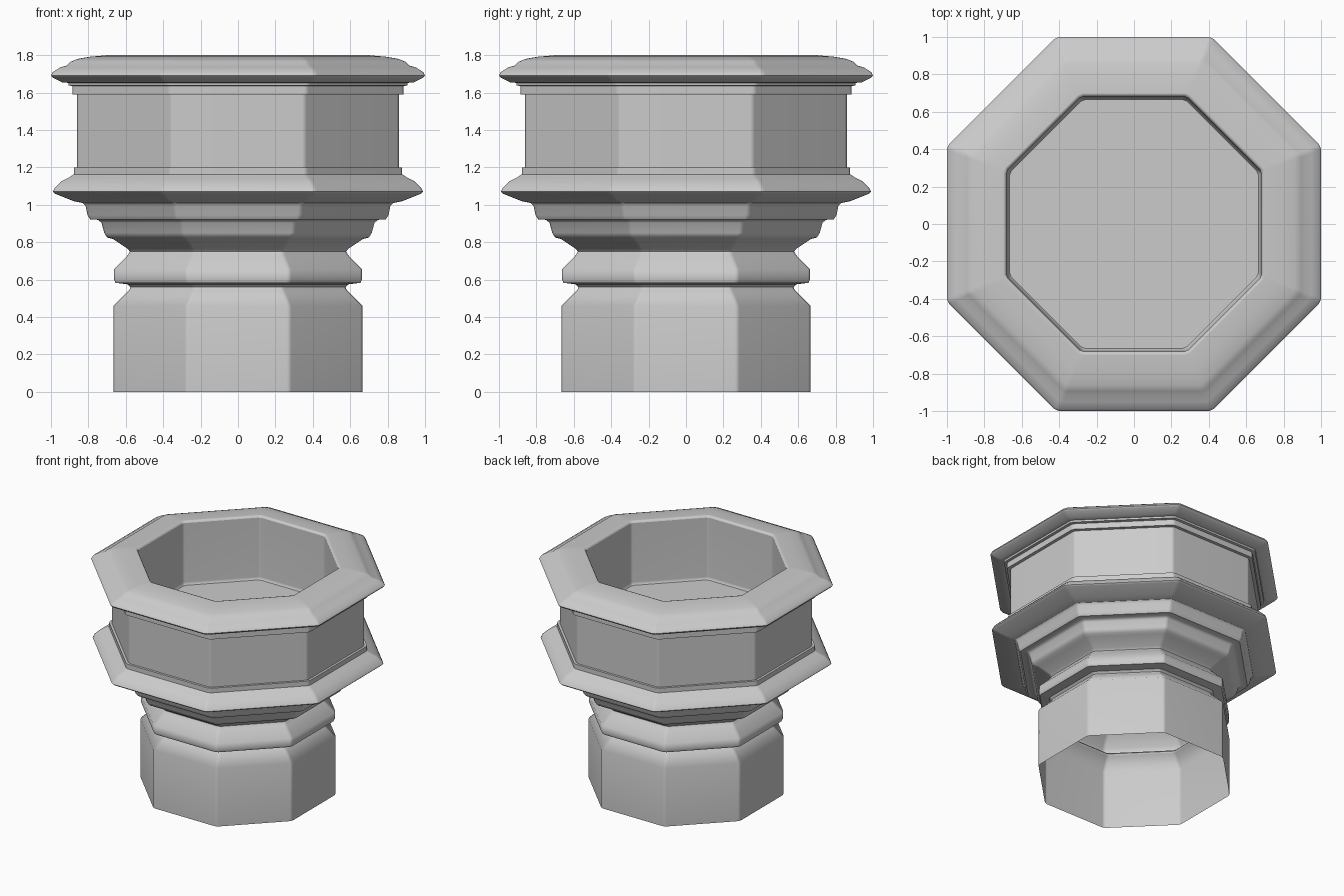
import bpy, bmesh, math
from mathutils import Vector

cube = bpy.data.objects.get("Cube")
if cube:
    bpy.data.objects.remove(cube)

SIDES = 8
SOFT = 0.014  # half-width of the softened vertical corners

stone = bpy.data.materials.new("grey_stone")
stone.use_nodes = True
grey = (0.6, 0.6, 0.6, 1)
stone.diffuse_color = grey
stone.node_tree.nodes["Principled BSDF"].inputs["Base Color"].default_value = grey


def octagon(bm, apothem, z):
    """Octagon ring with flats on the axes and slightly cut corners."""
    ring = []
    half = math.pi / SIDES
    for k in range(SIDES):
        a = 2 * k * half
        out = Vector((math.cos(a), math.sin(a), 0)) * apothem
        along = Vector((-math.sin(a), math.cos(a), 0))
        reach = apothem * math.tan(half) - SOFT
        for s in (-1, 1):
            ring.append(bm.verts.new(out + along * reach * s + Vector((0, 0, z))))
    return ring


def moulding(name, profile, floor=False):
    """Sweep a (apothem, height) profile around the octagon."""
    bm = bmesh.new()
    rings = [octagon(bm, r, z) for r, z in profile]
    for low, high in zip(rings, rings[1:]):
        for i in range(len(low)):
            j = (i + 1) % len(low)
            bm.faces.new((low[i], low[j], high[j], high[i]))
    if floor:
        bm.faces.new(rings[-1])
    mesh = bpy.data.meshes.new(name)
    bm.to_mesh(mesh)
    bm.free()
    mesh.materials.append(stone)
    obj = bpy.data.objects.new(name, mesh)
    bpy.context.collection.objects.link(obj)
    bpy.ops.object.select_all(action="DESELECT")
    obj.select_set(True)
    bpy.context.view_layer.objects.active = obj
    bpy.ops.object.shade_smooth_by_angle(angle=math.radians(50))
    weighted = obj.modifiers.new("even_shading", "WEIGHTED_NORMAL")
    weighted.keep_sharp = True
    return obj


# Hollow foot, open underneath
moulding("pedestal", [(0.665, 0), (0.665, 0.46), (0.58, 0.545),
                      (0.575, 0.56), (0.59, 0.575)])

# Ring around the neck
moulding("neck_ring", [(0.59, 0.575), (0.655, 0.583), (0.663, 0.6),
                       (0.663, 0.655), (0.59, 0.73), (0.578, 0.75)])

# Stepped flare below the bowl
moulding("bowl_underside", [(0.578, 0.75), (0.59, 0.765), (0.67, 0.818), (0.7, 0.825),
                            (0.715, 0.85), (0.73, 0.905), (0.75, 0.92),
                            (0.79, 0.922), (0.805, 0.945), (0.815, 0.995),
                            (0.83, 1.01)])

# Lower projecting band
moulding("lower_band", [(0.83, 1.01), (0.88, 1.02), (0.98, 1.06), (0.99, 1.07),
                        (0.98, 1.09), (0.945, 1.125), (0.9, 1.148),
                        (0.878, 1.163), (0.878, 1.2), (0.86, 1.2)])

# Plain bowl wall
moulding("bowl_wall", [(0.86, 1.2), (0.86, 1.59)])

# Upper rim, rolling over to the lip
moulding("rim", [(0.86, 1.59), (0.885, 1.59), (0.885, 1.635), (0.905, 1.638),
                 (0.907, 1.652), (0.94, 1.655), (0.99, 1.68), (1, 1.692),
                 (0.99, 1.71), (0.95, 1.735), (0.915, 1.745), (0.895, 1.765),
                 (0.86, 1.78), (0.79, 1.792), (0.7, 1.8), (0.688, 1.797),
                 (0.682, 1.785)])

# Inner walls and floor of the basin
moulding("basin_inside", [(0.682, 1.785), (0.68, 1.32), (0.665, 1.3)], floor=True)
